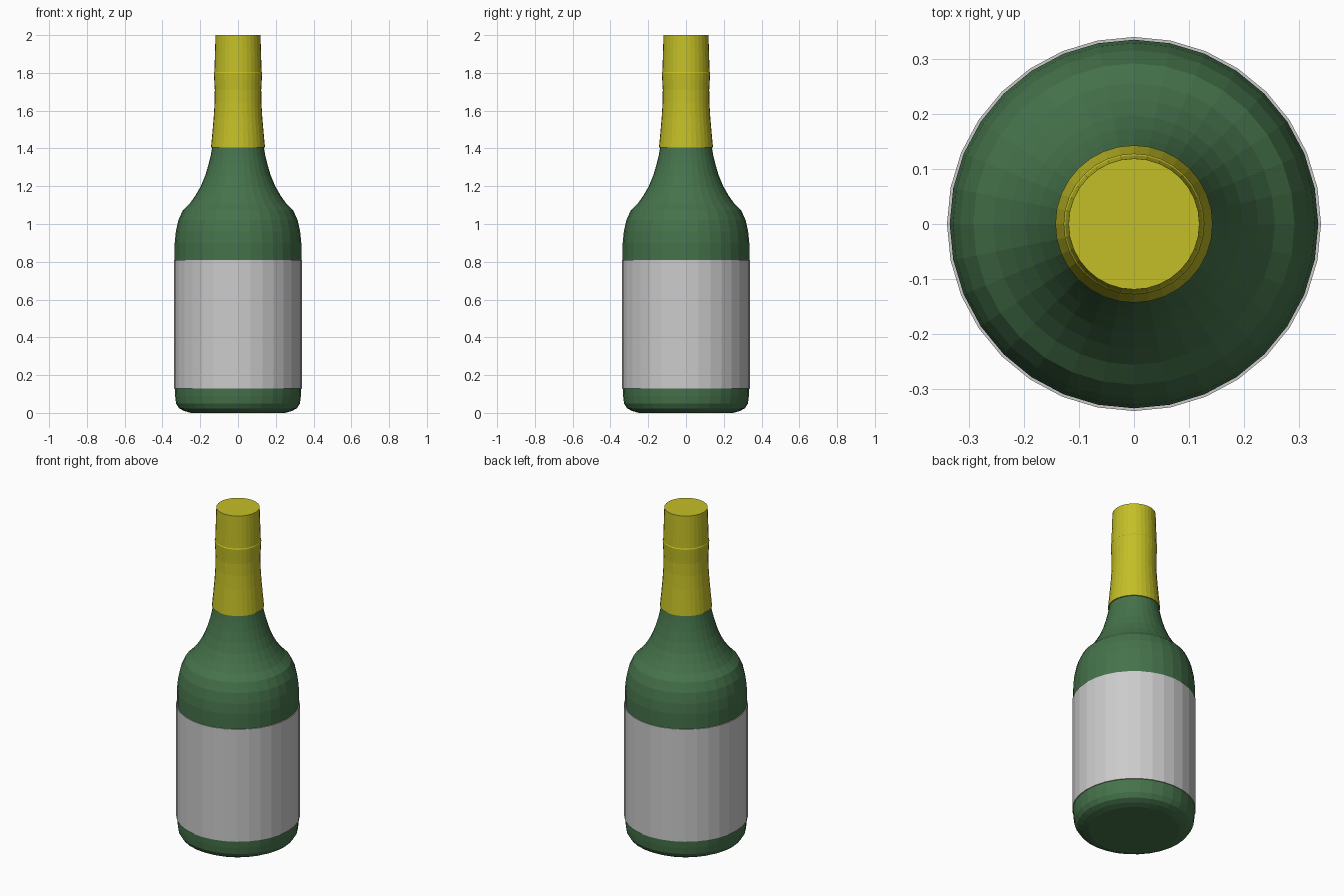
import bpy, bmesh
from math import cos, sin, tau

if "Cube" in bpy.data.objects:
    bpy.data.objects.remove(bpy.data.objects["Cube"])

SIDES = 32


def material(name, colour):
    m = bpy.data.materials.new(name)
    m.diffuse_color = colour
    m.use_nodes = True
    m.node_tree.nodes["Principled BSDF"].inputs["Base Color"].default_value = m.diffuse_color
    return m


def lathe(name, profile, mat=None, cap_bottom=False, cap_top=False):
    """Revolve (radius, height) points around z with flat facets."""
    bm = bmesh.new()
    rings = [[bm.verts.new((r * cos(tau * i / SIDES), r * sin(tau * i / SIDES), z))
              for i in range(SIDES)] for r, z in profile]
    for lower, upper in zip(rings, rings[1:]):
        for i in range(SIDES):
            j = (i + 1) % SIDES
            bm.faces.new((lower[i], lower[j], upper[j], upper[i]))
    if cap_bottom:
        bm.faces.new(rings[0][::-1])
    if cap_top:
        bm.faces.new(rings[-1])
    mesh = bpy.data.meshes.new(name)
    bm.to_mesh(mesh)
    bm.free()
    obj = bpy.data.objects.new(name, mesh)
    bpy.context.collection.objects.link(obj)
    if mat:
        mesh.materials.append(mat)
    return obj


green = material("green_glass", (0.06, 0.17, 0.07, 1))
yellow = material("yellow_foil", (0.55, 0.52, 0.02, 1))

# Glass body: rounded base, straight wall, shoulder and flared neck
lathe("glass_body", [
    (0.25, 0.005), (0.285, 0.01), (0.312, 0.024), (0.328, 0.05), (0.333, 0.09),
    (0.335, 0.13), (0.335, 0.90), (0.329, 0.96), (0.316, 1.02), (0.292, 1.073),
    (0.256, 1.108), (0.226, 1.15), (0.197, 1.20), (0.174, 1.255),
    (0.156, 1.315), (0.144, 1.365), (0.136, 1.41), (0.130, 1.44)],
    green, cap_bottom=True)

# Paper label: thin sleeve with turned-in edges
lathe("label", [(0.334, 0.13), (0.34, 0.13), (0.34, 0.81), (0.334, 0.81)])

# Foil wrap over the neck and stopper
lathe("neck_foil", [
    (0.132, 1.405), (0.143, 1.405), (0.136, 1.48), (0.129, 1.56),
    (0.124, 1.64), (0.123, 1.71), (0.128, 1.80), (0.125, 1.805), (0.119, 2.0)],
    yellow, cap_top=True)

# Rest the base exactly on the ground
body = bpy.data.objects["glass_body"]
for v in body.data.vertices:
    if v.co.z < 0.006:
        v.co.z = 0.0
